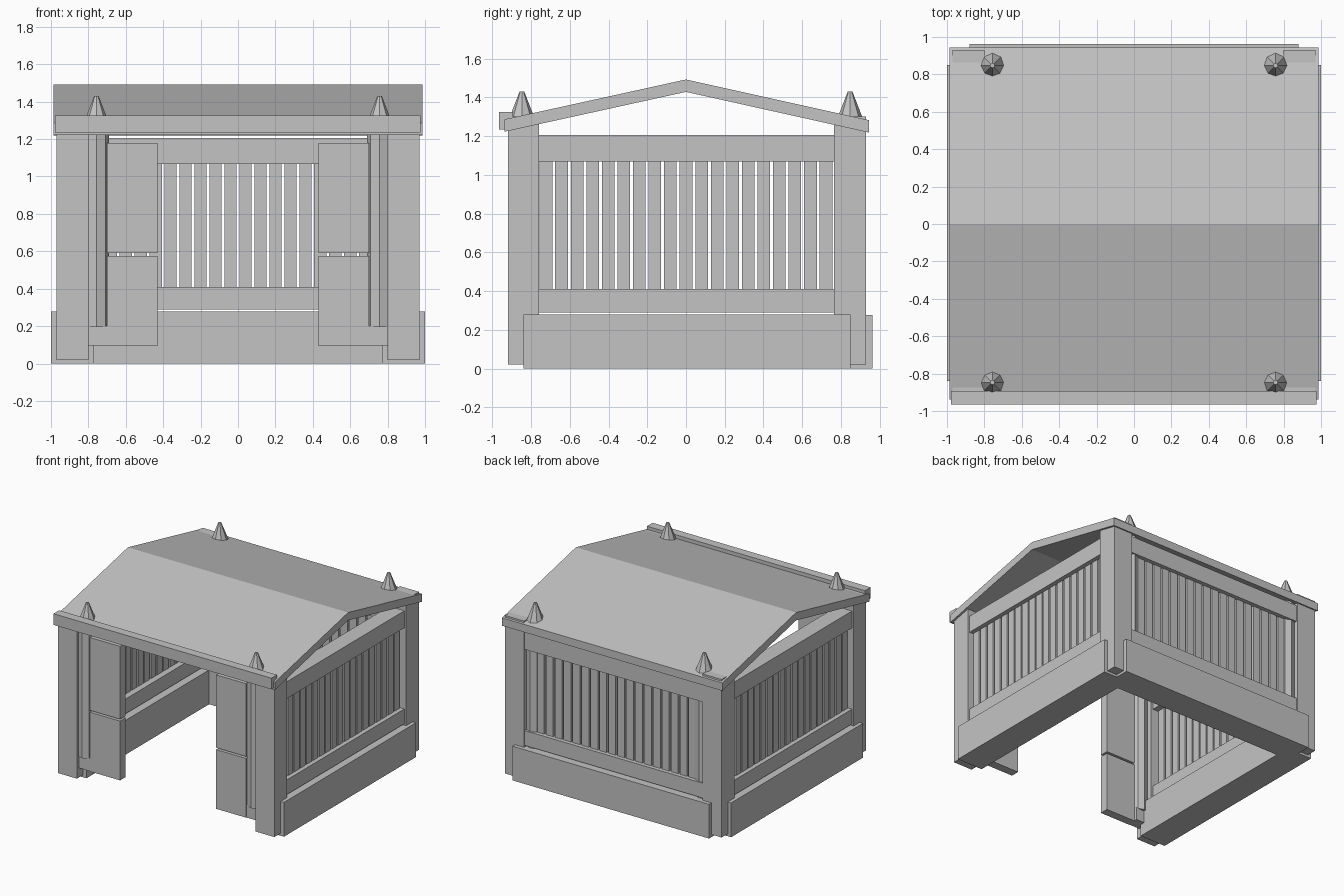
import bpy, bmesh, math

if "Cube" in bpy.data.objects:
    bpy.data.objects.remove(bpy.data.objects["Cube"])

grey = bpy.data.materials.new("plain grey")
grey.diffuse_color = (0.55, 0.55, 0.55, 1)
grey.use_nodes = True
grey.node_tree.nodes["Principled BSDF"].inputs["Base Color"].default_value = grey.diffuse_color


def finish(name, bm):
    bmesh.ops.recalc_face_normals(bm, faces=bm.faces[:])
    me = bpy.data.meshes.new(name)
    bm.to_mesh(me)
    bm.free()
    me.materials.append(grey)
    ob = bpy.data.objects.new(name, me)
    bpy.context.collection.objects.link(ob)
    return ob


def add_box(bm, x0, x1, y0, y1, z0, z1):
    vs = bmesh.ops.create_cube(bm, size=1)["verts"]
    for v in vs:
        v.co.x = x1 if v.co.x > 0 else x0
        v.co.y = y1 if v.co.y > 0 else y0
        v.co.z = z1 if v.co.z > 0 else z0


def box(name, *dims):
    bm = bmesh.new()
    add_box(bm, *dims)
    return finish(name, bm)


def mirrored_box(name, x0, x1, *rest):
    box(name + "_right", x0, x1, *rest)
    box(name + "_left", -x1, -x0, *rest)


def cone(name, x, y, z0, z1, r0, r1):
    bm = bmesh.new()
    bmesh.ops.create_cone(bm, cap_ends=True, segments=8, radius1=r0,
                          radius2=r1, depth=z1 - z0)
    bmesh.ops.translate(bm, verts=bm.verts[:], vec=(x, y, (z0 + z1) / 2))
    return finish(name, bm)


# base beams in a U shape, open at the front
mirrored_box("base_side", 0.77, 1.0, -0.84, 0.85, 0.0, 0.278)
box("base_back", -0.88, 0.88, 0.73, 0.962, 0.0, 0.277)

# corner posts
mirrored_box("front_post", 0.80, 0.97, -0.92, -0.76, 0.02, 1.30)
mirrored_box("back_post", 0.80, 0.97, 0.765, 0.93, 0.02, 1.30)

# eight-sided poles with pointed finials
for sx in (-1, 1):
    for sy in (-1, 1):
        cone("pole", sx * 0.757, sy * 0.847, 0.195, 1.28, 0.068, 0.068)
        cone("finial", sx * 0.757, sy * 0.847, 1.28, 1.43, 0.07, 0.012)

# rails of the side walls and the back wall
for name, z0, z1 in (("top_rail", 1.068, 1.205), ("bottom_rail", 0.29, 0.41)):
    mirrored_box("side_" + name, 0.82, 0.955, -0.765, 0.77, z0, z1)
    box("back_" + name, -0.805, 0.805, 0.79, 0.922, z0, z1)


# upright slats
def slats(name, half, count, place):
    bm = bmesh.new()
    pitch = 2 * half / count
    for i in range(count):
        c = -half + pitch * (i + 0.5)
        place(bm, c - 0.0325, c + 0.0325)
    finish(name, bm)


slats("right_slats", 0.763, 19, lambda bm, a, b: add_box(bm, 0.87, 0.92, a, b, 0.40, 1.08))
slats("left_slats", 0.763, 19, lambda bm, a, b: add_box(bm, -0.92, -0.87, a, b, 0.40, 1.08))
slats("back_slats", 0.80, 20, lambda bm, a, b: add_box(bm, a, b, 0.84, 0.89, 0.40, 1.08))

# front half-width panels: upper, lower and the sill under the pole
mirrored_box("upper_panel", 0.43, 0.70, -0.895, -0.825, 0.59, 1.18)
mirrored_box("lower_panel", 0.43, 0.70, -0.895, -0.825, 0.095, 0.575)
mirrored_box("panel_sill", 0.695, 0.81, -0.893, -0.80, 0.096, 0.2)

# gabled roof slab, extruded along x
profile = [(-0.938, 1.222), (0, 1.428), (0.945, 1.218),
           (0.945, 1.282), (0, 1.492), (-0.938, 1.286)]
bm = bmesh.new()
rings = [[bm.verts.new((x, y, z)) for y, z in profile] for x in (-0.987, 0.987)]
for i in range(6):
    j = (i + 1) % 6
    bm.faces.new((rings[0][i], rings[0][j], rings[1][j], rings[1][i]))
for r in rings:
    bm.faces.new((r[0], r[1], r[4], r[5]))
    bm.faces.new((r[1], r[2], r[3], r[4]))
finish("roof", bm)

# front eave beam
box("eave_beam", -0.978, 0.975, -0.965, -0.893, 1.235, 1.325)
